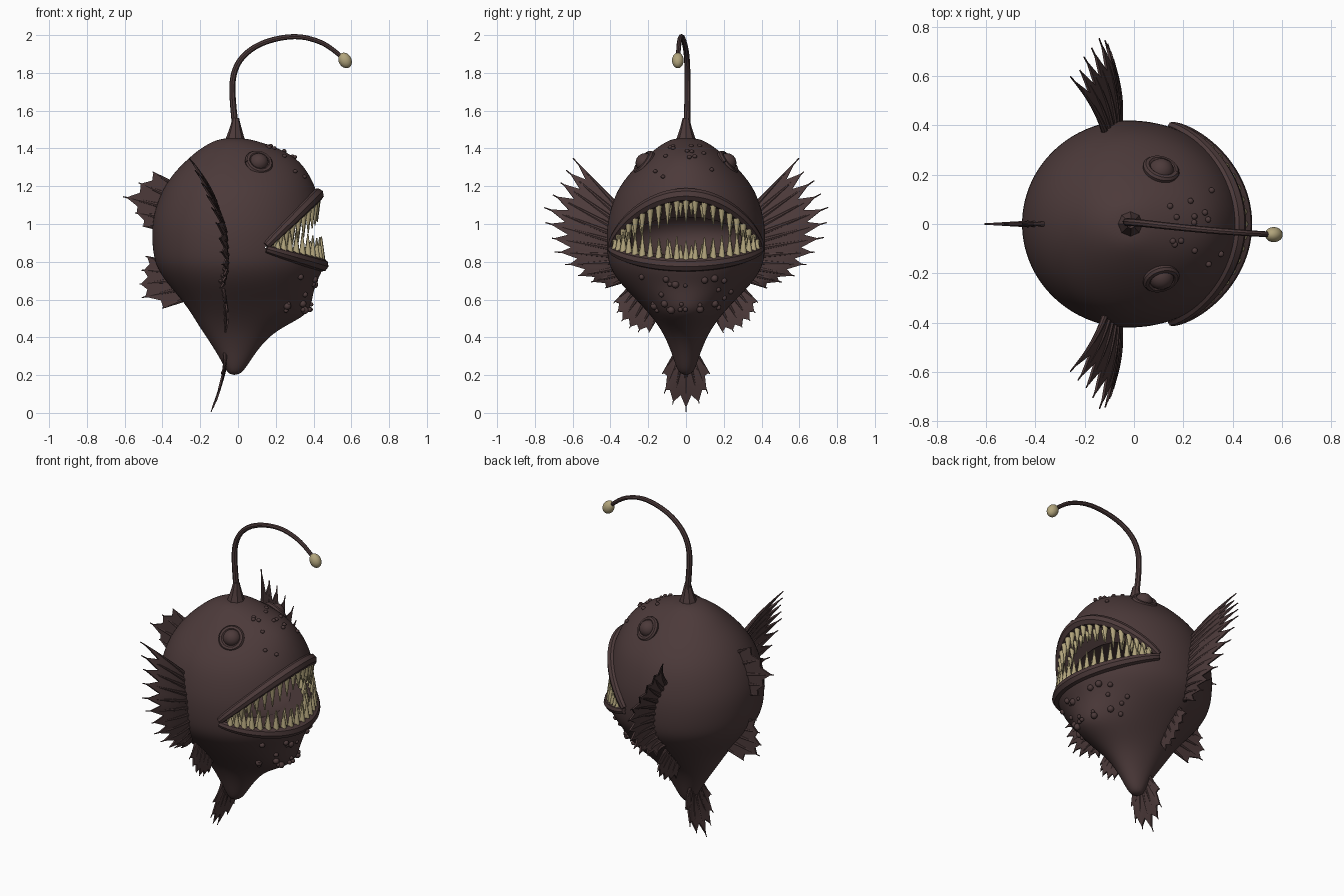
import bpy, bmesh, math, random
from mathutils import Vector, Matrix

if "Cube" in bpy.data.objects:
    bpy.data.objects.remove(bpy.data.objects["Cube"])

random.seed(4)


def material(name, rgb):
    m = bpy.data.materials.new(name)
    m.diffuse_color = (*rgb, 1)
    m.use_nodes = True
    m.node_tree.nodes["Principled BSDF"].inputs["Base Color"].default_value = m.diffuse_color
    return m


SKIN = material("dark brown skin", (0.072, 0.042, 0.042))
BONE = material("pale bone", (0.44, 0.37, 0.20))


def add(name, data, mat):
    ob = bpy.data.objects.new(name, data)
    bpy.context.collection.objects.link(ob)
    data.materials.append(mat)
    return ob


def from_bm(name, bm, mat):
    bmesh.ops.recalc_face_normals(bm, faces=bm.faces)
    me = bpy.data.meshes.new(name)
    bm.to_mesh(me)
    bm.free()
    return add(name, me, mat)


def bake(ob, mat, angle=40):
    """Turn modifiers or curves into a plain smooth-shaded mesh."""
    dg = bpy.context.evaluated_depsgraph_get()
    me = bpy.data.meshes.new_from_object(ob.evaluated_get(dg))
    name = ob.name
    bpy.data.objects.remove(ob)
    me.materials.clear()
    me.polygons.foreach_set("use_smooth", [True] * len(me.polygons))
    me.polygons.foreach_set("material_index", [0] * len(me.polygons))
    me.set_sharp_from_angle(angle=math.radians(angle))
    return add(name, me, mat)


def tube(name, paths, depth, mat=SKIN):
    """Tapered tubes; each path is a list of (point, radius factor)."""
    cu = bpy.data.curves.new(name, 'CURVE')
    cu.dimensions = '3D'
    cu.bevel_depth, cu.bevel_resolution = depth, 2
    cu.use_fill_caps = True
    for path in paths:
        s = cu.splines.new('NURBS')
        s.points.add(len(path) - 1)
        for p, (co, r) in zip(s.points, path):
            p.co, p.radius = (*co, 1), r
        s.order_u, s.use_endpoint_u, s.resolution_u = 3, True, 4
    return bake(add(name, cu, mat), mat)


def ball(bm, loc, size, rot=Matrix()):
    bmesh.ops.create_uvsphere(bm, u_segments=20, v_segments=12, radius=1,
                              matrix=Matrix.Translation(loc) @ rot @ Matrix.Diagonal((*size, 1)))


# Body: stacked ovals (height, front x, back x, half width)
SECTIONS = [(1.455, .03, -.07, .05), (1.44, .10, -.13, .10), (1.40, .22, -.20, .16),
            (1.35, .31, -.26, .22), (1.28, .37, -.335, .29), (1.18, .42, -.405, .37),
            (1.05, .45, -.45, .41), (.95, .46, -.46, .425), (.82, .465, -.45, .42),
            (.75, .45, -.42, .395), (.68, .41, -.37, .345), (.60, .395, -.30, .265),
            (.53, .38, -.25, .20), (.48, .29, -.22, .16), (.42, .18, -.18, .12),
            (.33, .10, -.12, .08), (.25, .05, -.075, .055), (.20, .01, -.05, .03)]


def oval(sec, a):
    z, front, back, w = sec
    c = math.cos(a)
    return Vector((-.02 + (front + .02 if c > 0 else -.02 - back) * c, w * math.sin(a), z))


def skin_point(z, a):
    for s, t in zip(SECTIONS, SECTIONS[1:]):
        if s[0] >= z >= t[0]:
            f = (s[0] - z) / (s[0] - t[0])
            return oval(s, a).lerp(oval(t, a), f)


N = 32
bm = bmesh.new()
rings = [[bm.verts.new(oval(s, math.tau * i / N)) for i in range(N)] for s in SECTIONS]
for r, q in zip(rings, rings[1:]):
    for i in range(N):
        bm.faces.new((r[i], r[(i + 1) % N], q[(i + 1) % N], q[i]))
bm.faces.new(rings[0])
bm.faces.new(rings[-1])
body = from_bm("body", bm, SKIN)
sub = body.modifiers.new("smooth", 'SUBSURF')
sub.levels = sub.render_levels = 2

# Mouth cutters: a wedge for the gape and an ellipsoid for the throat
bm = bmesh.new()
base = [bm.verts.new((x, -.6, z)) for x, z in ((.14, .875), (.65, 1.375), (.65, .725))]
ext = bmesh.ops.extrude_face_region(bm, geom=[bm.faces.new(base)])
bmesh.ops.translate(bm, vec=(0, 1.2, 0),
                    verts=[v for v in ext["geom"] if isinstance(v, bmesh.types.BMVert)])
wedge = from_bm("gape_cutter", bm, SKIN)
bm = bmesh.new()
ball(bm, (.12, 0, .94), (.25, .31, .145))
throat = from_bm("throat_cutter", bm, SKIN)
for cutter in (wedge, throat):
    cutter.hide_render = True
    b = body.modifiers.new("cut", 'BOOLEAN')
    b.operation, b.solver, b.object = 'DIFFERENCE', 'EXACT', cutter
body = bake(body, SKIN)
for cutter in (wedge, throat):
    bpy.data.objects.remove(cutter)


# Lips follow the edge of the gape
def upper(t):
    x = .15 + .27 * math.cos(t) ** 1.5
    return Vector((x, .395 * math.sin(t), .885 + (x - .15) * 1.0))


def lower(t):
    x = .15 + .295 * math.cos(t) ** 1.4
    return Vector((x, .395 * math.sin(t), .868 - (x - .15) * .29))


for name, path in (("upper_lip", upper), ("lower_lip", lower)):
    ts = [-1.56 + 3.12 * i / 24 for i in range(25)]
    tube(name, [[(path(t), .55 + .45 * math.cos(t)) for t in ts]], .036)

# Teeth: outer and inner rows on each jaw
for name, path, s in (("upper_teeth", upper, -1), ("lower_teeth", lower, 1)):
    bm = bmesh.new()
    for inset, count, k in ((.0, 21, 1), (.05, 16, .8)):
        for i in range(count):
            t = -1.25 + 2.5 * i / (count - 1)
            p = path(t)
            gap = (p.x - .15) * 1.29
            h = (min(.12, gap * .4 + .03) + .02) * k * random.uniform(.88, 1.08)
            p -= Vector((math.cos(t), math.sin(t), 0)) * inset
            p.z += s * (.005 + h / 2)
            rot = Matrix.Rotation(0 if s > 0 else math.pi, 4, 'X')
            bmesh.ops.create_cone(bm, cap_ends=True, segments=8, radius1=.021, radius2=.003,
                                  depth=h, matrix=Matrix.Translation(p) @ rot)
    bake(from_bm(name, bm, BONE), BONE, 60)

# Eyes with raised sockets
for s, side in ((1, "left"), (-1, "right")):
    bm = bmesh.new()
    ball(bm, (.11, s * .215, 1.325), (.052, .052, .05))
    bake(from_bm(side + "_eye", bm, SKIN), SKIN)
    ring = []
    n, c = Vector((.25, s * .75, .6)).normalized(), Vector((.11, s * .222, 1.325))
    u = n.cross((0, 0, 1)).normalized()
    v = n.cross(u)
    for i in range(17):
        a = math.tau * i / 16
        ring.append((c + (u * math.cos(a) + v * math.sin(a)) * .06, 1))
    tube(side + "_eye_socket", [ring], .017)

# Warts on the chin and brow
bm = bmesh.new()
for i in range(26):
    z, a = random.uniform(.54, .72), random.uniform(-.9, .9)
    r = random.uniform(.010, .02)
    ball(bm, skin_point(z, a), (r, r, r))
for i in range(14):
    ball(bm, skin_point(random.uniform(1.24, 1.42), random.uniform(-.6, .6)), (.012, .012, .01))
bake(from_bm("warts", bm, SKIN), SKIN)

# Lure: stump, bent rod and bulb
tube("lure_stump", [[((-.015, 0, 1.40), 1.1), ((-.015, 0, 1.45), .85), ((-.012, 0, 1.51), .5),
                     ((-.012, 0, 1.56), .3)]], .06)
rod = [(-.012, .005, 1.5), (-.03, .008, 1.65), (-.03, .008, 1.79), (.02, .005, 1.89),
       (.13, -.008, 1.965), (.3, -.025, 2.0), (.43, -.035, 1.97), (.51, -.04, 1.92), (.565, -.043, 1.87)]
tube("lure_rod", [[(p, 1 - .045 * i) for i, p in enumerate(rod)]], .0175)
bm = bmesh.new()
ball(bm, (.567, -.043, 1.866), (.034, .031, .043), Matrix.Rotation(-.5, 4, 'Y'))
bake(from_bm("lure_bulb", bm, BONE), BONE)


# Fins: tapered rays joined by a scalloped web
def along(pts, f):
    k = min(int(f * (len(pts) - 1)), len(pts) - 2)
    return Vector(pts[k]).lerp(Vector(pts[k + 1]), f * (len(pts) - 1) - k)


def fin(name, roots, tips, n, web=.68, sag=(0, 0, 0), depth=.014, side=1):
    flip = Vector((1, side, 1))

    def spot(f, u):
        a, b = along(roots, f), along(tips, f)
        m = (a + b) / 2 + Vector(sag)
        return (a * (1 - u) ** 2 + m * 2 * u * (1 - u) + b * u * u) * flip

    steps, cols, paths = 6, 2 * n - 1, []
    bm = bmesh.new()
    grid = []
    for k in range(cols):
        f = k / (cols - 1)
        reach = web if k % 2 else .9
        grid.append([bm.verts.new(spot(f, reach * j / steps)) for j in range(steps + 1)])
        if k % 2 == 0:
            end = random.uniform(.93, 1.0)
            paths.append([(spot(f, end * j / 5), 1 - .16 * j) for j in range(6)])
    for a, b in zip(grid, grid[1:]):
        for j in range(steps):
            bm.faces.new((a[j], a[j + 1], b[j + 1], b[j]))
    ob = from_bm(name + "_web", bm, SKIN)
    sol = ob.modifiers.new("thick", 'SOLIDIFY')
    sol.thickness, sol.offset = .01, 0
    bake(ob, SKIN)
    tube(name + "_rays", paths, depth)


for s, side in ((1, "left"), (-1, "right")):
    fin(side + "_pectoral_fin",
        [(-.11, .35, 1.08), (-.07, .39, .96), (-.06, .39, .82), (-.09, .34, .70)],
        [(-.26, .60, 1.35), (-.20, .69, 1.22), (-.13, .77, 1.06), (-.10, .72, .88),
         (-.08, .60, .73), (-.10, .43, .66)], 12, .66, (.04, 0, 0), .015, s)
    fin(side + "_pelvic_fin",
        [(-.08, .30, .66), (-.07, .24, .60), (-.07, .15, .52)],
        [(-.07, .385, .58), (-.05, .36, .49), (-.06, .29, .43), (-.07, .20, .42)],
        6, .72, (.01, 0, 0), .011, s)
fin("upper_back_fin", [(-.34, 0, 1.21), (-.42, 0, 1.1), (-.42, 0, .98)],
    [(-.46, 0, 1.28), (-.53, 0, 1.22), (-.61, 0, 1.145), (-.55, 0, 1.06), (-.51, 0, .99)], 5, .7)
fin("lower_back_fin", [(-.40, 0, .80), (-.36, 0, .70), (-.26, 0, .61)],
    [(-.49, 0, .83), (-.52, 0, .73), (-.545, 0, .63), (-.41, 0, .55)], 5, .7)
fin("tail_fin", [(-.07, -.045, .33), (-.06, 0, .29), (-.07, .045, .33)],
    [(-.09, -.13, .20), (-.12, -.11, .05), (-.145, 0, 0), (-.12, .11, .05), (-.09, .13, .20)],
    7, .72, (.02, 0, 0), .012)
